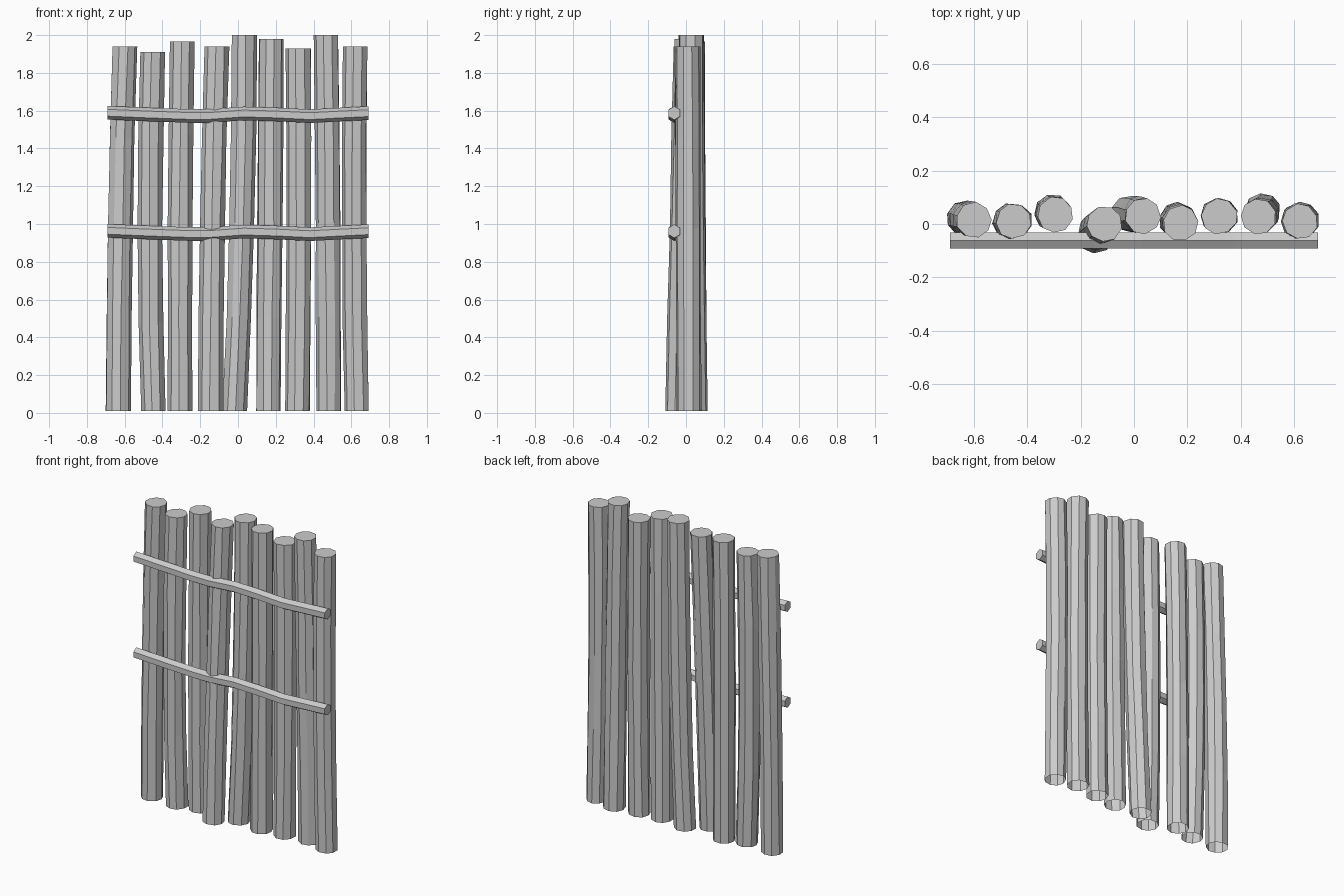
import bpy
import bmesh
import random
from math import cos, sin, pi, radians
from mathutils import Vector

random.seed(4)
if "Cube" in bpy.data.objects:
    bpy.data.objects.remove(bpy.data.objects["Cube"], do_unlink=True)

grey = bpy.data.materials.new("weathered grey")
grey.use_nodes = True
colour = (0.6, 0.6, 0.6, 1)
grey.diffuse_color = colour
grey.node_tree.nodes["Principled BSDF"].inputs["Base Color"].default_value = colour


def loft(name, rings, cap_start):
    """Skin a list of closed rings and cap the ends."""
    bm = bmesh.new()
    loops = [[bm.verts.new(p) for p in ring] for ring in rings]
    n = len(loops[0])
    for a, b in zip(loops, loops[1:]):
        for i in range(n):
            j = (i + 1) % n
            bm.faces.new((a[i], a[j], b[j], b[i]))
    bm.faces.new(loops[-1])
    if cap_start:
        bm.faces.new(loops[0][::-1])
    bmesh.ops.recalc_face_normals(bm, faces=bm.faces)
    mesh = bpy.data.meshes.new(name)
    bm.to_mesh(mesh)
    bm.free()
    mesh.materials.append(grey)
    obj = bpy.data.objects.new(name, mesh)
    bpy.context.collection.objects.link(obj)
    return obj


def post(name, foot, middle, head, height):
    """Slightly crooked nine-sided log, hollow at the foot."""
    sides, levels = 9, 4
    foot, middle, head = (Vector(p) for p in (foot, middle, head))
    turn = random.uniform(0, pi)
    rings = []
    for k in range(levels + 1):
        t = k / levels
        # Parabola through foot, middle and head
        c = (foot * (1 - t) * (1 - 2 * t) + middle * 4 * t * (1 - t)
             + head * t * (2 * t - 1))
        ring = []
        for i in range(sides):
            a = turn + 2 * pi * i / sides + random.uniform(-0.05, 0.05)
            r = 0.067 + random.uniform(-0.002, 0.002)
            z = 0.01 + (height - 0.01) * t
            ring.append((c.x + r * cos(a), c.y + r * sin(a), z))
        rings.append(ring)
    loft(name, rings, False)


# Upright logs: foot, middle and head centres (x, y), then height
posts = [
    ((-0.635, 0.02), (-0.625, 0.02), (-0.6, 0.015), 1.94),
    ((-0.447, 0.01), (-0.465, 0.01), (-0.45, 0.01), 1.91),
    ((-0.305, 0.045), (-0.305, 0.04), (-0.295, 0.035), 1.965),
    ((-0.145, -0.045), (-0.135, -0.02), (-0.112, 0.0), 1.94),
    ((-0.02, 0.038), (0.018, 0.035), (0.033, 0.03), 2.0),
    ((0.16, 0.015), (0.168, 0.01), (0.175, 0.003), 1.98),
    ((0.315, 0.03), (0.323, 0.03), (0.32, 0.028), 1.93),
    ((0.482, 0.05), (0.477, 0.035), (0.467, 0.027), 2.0),
    ((0.63, 0.015), (0.617, 0.012), (0.622, 0.01), 1.94),
]
for number, data in enumerate(posts, 1):
    post(f"post_{number}", *data)


# Wavy hexagonal cross rails on the front
wave = [(-0.69, 0.012), (-0.48, 0.003), (-0.26, -0.005), (-0.15, -0.005),
        (0.03, 0.008), (0.2, 0.003), (0.38, -0.006), (0.55, 0.003), (0.69, 0.01)]
for name, level in (("lower_rail", 0.952), ("upper_rail", 1.577)):
    rings = []
    for x, dz in wave:
        rings.append([(x, -0.062 + 0.03 / cos(pi / 6) * cos(a),
                       level + dz + 0.036 * sin(a))
                      for a in (radians(30 + 60 * i) for i in range(6))])
    loft(name, rings, True)
